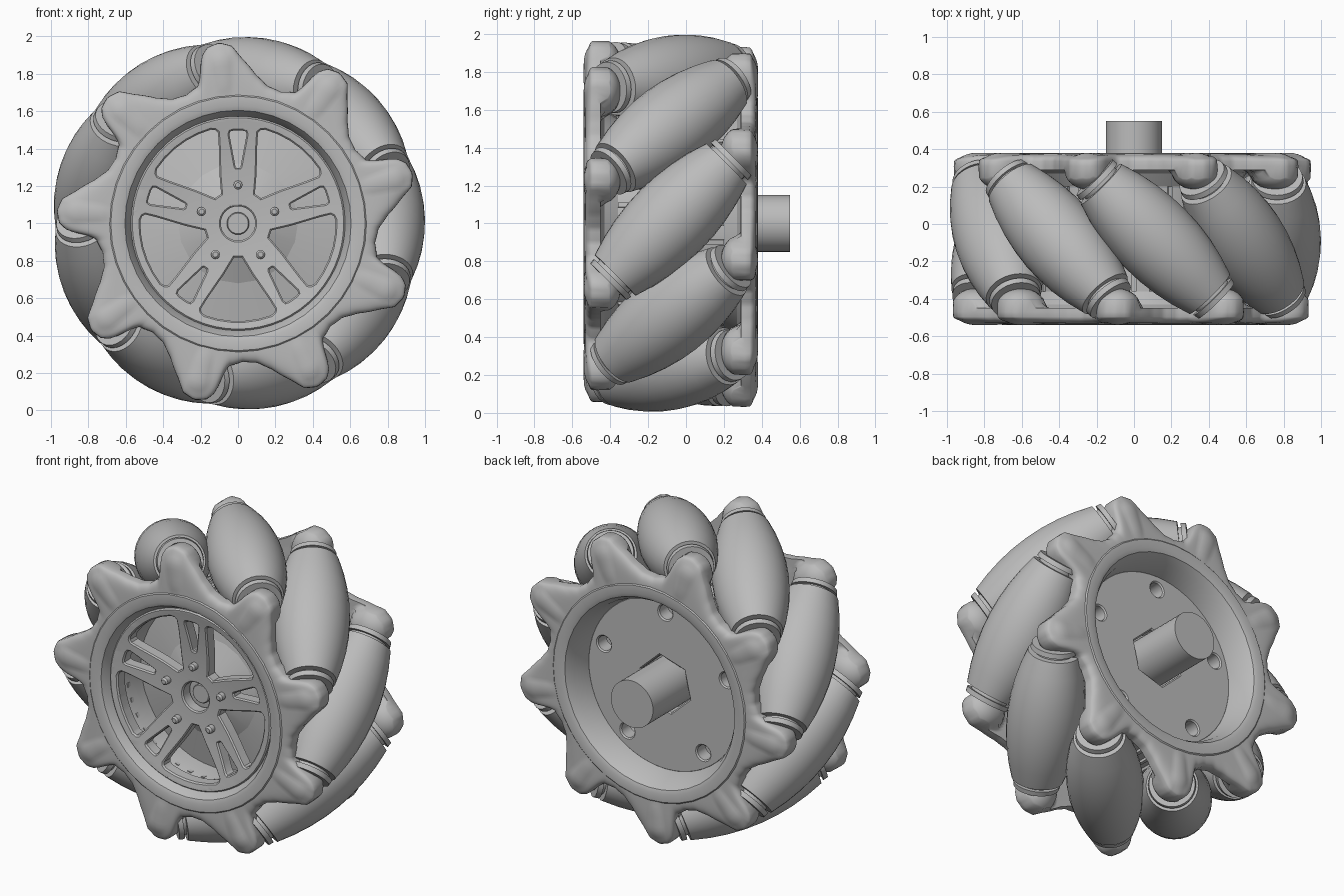
import bpy, bmesh
from math import sin, cos, pi, radians, sqrt, hypot
from mathutils import Matrix, Vector

if "Cube" in bpy.data.objects:
    bpy.data.objects.remove(bpy.data.objects["Cube"])

CENTRE = Vector((0, -0.08, 1))   # middle of the wheel body
ROLLERS = 9
PITCH = 360 / ROLLERS
TURN = radians(8.5)              # turn of the first roller from the top
ROLLER_R = 0.775                 # radius at which roller axes sit
FACE_UP = Matrix.Rotation(pi / 2, 4, "X")

grey = bpy.data.materials.new("plain grey")
grey.use_nodes = True
grey.diffuse_color = (0.5, 0.5, 0.5, 1)
grey.node_tree.nodes["Principled BSDF"].inputs["Base Color"].default_value = (0.5, 0.5, 0.5, 1)


def place(name, mesh, turn=0):
    ob = bpy.data.objects.new(name, mesh)
    ob.location = CENTRE
    ob.rotation_euler.y = turn
    bpy.context.collection.objects.link(ob)


def to_mesh(name, bm, angle=35):
    bmesh.ops.recalc_face_normals(bm, faces=bm.faces)
    mesh = bpy.data.meshes.new(name)
    bm.to_mesh(mesh)
    bm.free()
    mesh.materials.append(grey)
    mesh.shade_smooth()
    mesh.set_sharp_from_angle(angle=radians(angle))
    return mesh


def bridge(bm, a, b):
    """Join two closed rings of vertices with quads."""
    for i in range(len(a)):
        j = (i + 1) % len(a)
        bm.faces.new((a[i], a[j], b[j], b[i]))


def lathe(name, profile, sides=48, closed=False, matrix=None, angle=35):
    """Spin (radius, y) points round the y axis."""
    bm = bmesh.new()
    rings = [[bm.verts.new((r * sin(2 * pi * i / sides), y, r * cos(2 * pi * i / sides)))
              for i in range(sides)] for r, y in profile]
    if closed:
        bridge(bm, rings[-1], rings[0])
    else:
        bm.faces.new(rings[0])
        bm.faces.new(rings[-1])
    for a, b in zip(rings, rings[1:]):
        bridge(bm, a, b)
    if matrix:
        bm.transform(matrix)
    return to_mesh(name, bm, angle)


def polar(r, deg):
    return r * cos(radians(deg)), r * sin(radians(deg))


def circle(r, n=48, cx=0, cy=0, start=0):
    return [(cx + r * cos(2 * pi * i / n + start), cy + r * sin(2 * pi * i / n + start)) for i in range(n)]


def plate(name, outlines, y, half, dish=0):
    """Flat plate with holes, facing the front, sunk towards its middle by dish."""
    curve = bpy.data.curves.new(name, "CURVE")
    curve.dimensions = "2D"
    curve.fill_mode = "BOTH"
    curve.extrude = half - 0.008
    curve.bevel_depth = 0.008
    curve.bevel_resolution = 0
    for pts in outlines:
        sp = curve.splines.new("POLY")
        sp.points.add(len(pts) - 1)
        for p, (u, v) in zip(sp.points, pts):
            p.co = (u, v, 0, 1)
        sp.use_cyclic_u = True
    temp = bpy.data.objects.new("temp", curve)
    bpy.context.collection.objects.link(temp)
    graph = bpy.context.evaluated_depsgraph_get()
    bm = bmesh.new()
    bm.from_mesh(temp.evaluated_get(graph).to_mesh())
    bpy.data.objects.remove(temp)
    bmesh.ops.remove_doubles(bm, verts=bm.verts, dist=1e-5)
    if dish:
        # Cut into a fine grid so the plate can bend
        for axis in ((1, 0, 0), (0, 1, 0)):
            for i in range(-9, 10):
                bmesh.ops.bisect_plane(bm, geom=bm.verts[:] + bm.edges[:] + bm.faces[:], dist=1e-6,
                                       plane_co=Vector(axis) * (i * .06 + .003), plane_no=axis)
        bmesh.ops.triangulate(bm, faces=bm.faces)
        for v in bm.verts:
            v.co.z -= dish * max(0, 1 - (v.co.xy.length / 0.56) ** 2)
    bm.transform(Matrix.Translation((0, y, 0)) @ FACE_UP)
    place(name, to_mesh(name, bm, 30))


# Rim: barrel with a flared lip on each side
half = [(.53, -.20), (.55, -.30), (.575, -.40), (.605, -.45), (.63, -.46), (.68, -.458),
        (.70, -.44), (.69, -.39), (.60, -.35), (.555, -.28)]
place("rim", lathe("rim", half + [(r, -y) for r, y in half[::-1]], 40, True, angle=25))

# Ribs along the barrel
bm = bmesh.new()
for i in range(36):
    m = (Matrix.Rotation(2 * pi * i / 36, 4, "Y") @ Matrix.Translation((0, 0, .555))
         @ Matrix.Diagonal((.025, .56, .03, 1)))
    bmesh.ops.create_cube(bm, size=1, matrix=m)
place("barrel_ribs", to_mesh("barrel_ribs", bm))

# Dish behind the spokes
place("inner_dish", lathe("inner_dish", [(.07, -.27), (.16, -.26), (.32, -.19), (.54, -.15), (.54, .15), (.07, .15)],
                          20, angle=10))

# Spoked front: hub hole, five wide windows and five slots
outlines = [circle(.565, 60), circle(.10, 32)]
side = [(.175, 8), (.22, 13), (.28, 17), (.36, 21), (.44, 23.5), (.50, 24.5), (.52, 23), (.53, 20)]
slot = [(.29, 2.5), (.30, 4), (.48, 6.5), (.50, 5.5), (.505, 3)]
for k in range(5):
    for shape, mid in ((side, 54), (slot, 90)):
        a = mid + 72 * k
        loop = [polar(r, a + d) for r, d in shape]
        if shape is side:
            loop += [polar(.53, a + d) for d in (12, 4, -4, -12)]
        outlines.append(loop + [polar(r, a - d) for r, d in shape[::-1]])
plate("spokes", outlines, -.37, .04, .06)

# Shaft nose and wheel bolts
place("shaft_nose", lathe("shaft_nose", [(.055, -.30), (.06, -.295), (.06, -.25)], 24))
for k in range(5):
    u, v = polar(.205, 90 + 72 * k)
    bolt = lathe("bolt", [(.014, -.40), (.024, -.39), (.024, -.33)], 12,
                 matrix=Matrix.Translation((u, 0, v)))
    place(f"bolt_{k + 1}", bolt)

# Back plate with bolt holes and hexagonal socket, then the drive shaft
holes = [circle(.055, 20, *polar(.46, 90 + 72 * k)) for k in range(5)]
plate("back_plate", [circle(.545, 60), circle(.19, 6, start=.3)] + holes, .24, .05)
place("drive_shaft", lathe("drive_shaft", [(.15, .10), (.15, .63)], 40))

# Barrel rollers, tilted 45 degrees, with a grooved collar and pin at each end
LEN = 0.415
body = [(.225 - .42 * s * s, s) for s in (LEN * i / 4 for i in range(-4, 5))]
end = [(.065, -.52), (.065, -.465), (.135, -.465), (.14, -.435), (.115, -.435), (.115, -.415)]
profile = end + body + [(r, -y) for r, y in end[::-1]]
tilt = Matrix.Translation((0, 0, ROLLER_R)) @ Matrix.Rotation(pi / 4, 4, "Z")
roller = lathe("roller", profile, 32, matrix=tilt)
for k in range(ROLLERS):
    place(f"roller_{k + 1}", roller, TURN + radians(PITCH * k))

# Saw-toothed flange: outline as (degrees from the lug, radius)
LUG_AT = 25.5
OUTLINE = [(-16, .74), (-10, .765), (-8, .83), (-6.5, .91), (-4, .955), (0, .972), (4, .95),
           (7, .89), (13, .80), (18, .752), (24, .74)]
COLUMNS, STEPS = 36, 14


def outline_radius(deg):
    for (a, ra), (b, rb) in zip(OUTLINE, OUTLINE[1:]):
        if deg <= b:
            f = (deg - a) / (b - a)
            return ra + (rb - ra) * f


def bulge(u, low, v):
    """Thickness of the rounded thumb running from radius low out to the roller pin."""
    d = hypot(u, v - min(max(v, low), .853)) / .125
    return .105 * sqrt(max(0, 1 - d * d))


def flange_mesh(name, flip):
    bm = bmesh.new()
    fronts = [[] for _ in range(STEPS + 1)]
    backs = [[] for _ in range(STEPS)]
    for k in range(ROLLERS):
        for c in range(COLUMNS):
            off = -16 + PITCH * c / COLUMNS
            a = radians(LUG_AT + off + PITCH * k)
            outer = outline_radius(off)
            for i in range(STEPS + 1):
                t = sin(pi / 2 * i / STEPS)
                r = .64 + (outer - .64) * t
                web = .042 * sqrt(max(0, 1 - t ** 4))
                u = r * radians(off)
                y_front = min(-.41 - web, -.355 - bulge(u, .74, r)) if i < STEPS else -.39
                fronts[i].append(bm.verts.new((r * sin(a), y_front, r * cos(a))))
                if i < STEPS:
                    y_back = max(-.41 + web, -.37 + bulge(u, .83, r))
                    backs[i].append(bm.verts.new((r * sin(a), y_back, r * cos(a))))
    rings = fronts + backs[::-1]
    for a, b in zip(rings, rings[1:] + rings[:1]):
        bridge(bm, a, b)
    bm.transform(Matrix.Rotation(flip, 4, "Z"))
    return to_mesh(name, bm, 60)


place("front_flange", flange_mesh("front_flange", 0), TURN)
place("back_flange", flange_mesh("back_flange", pi), TURN)
